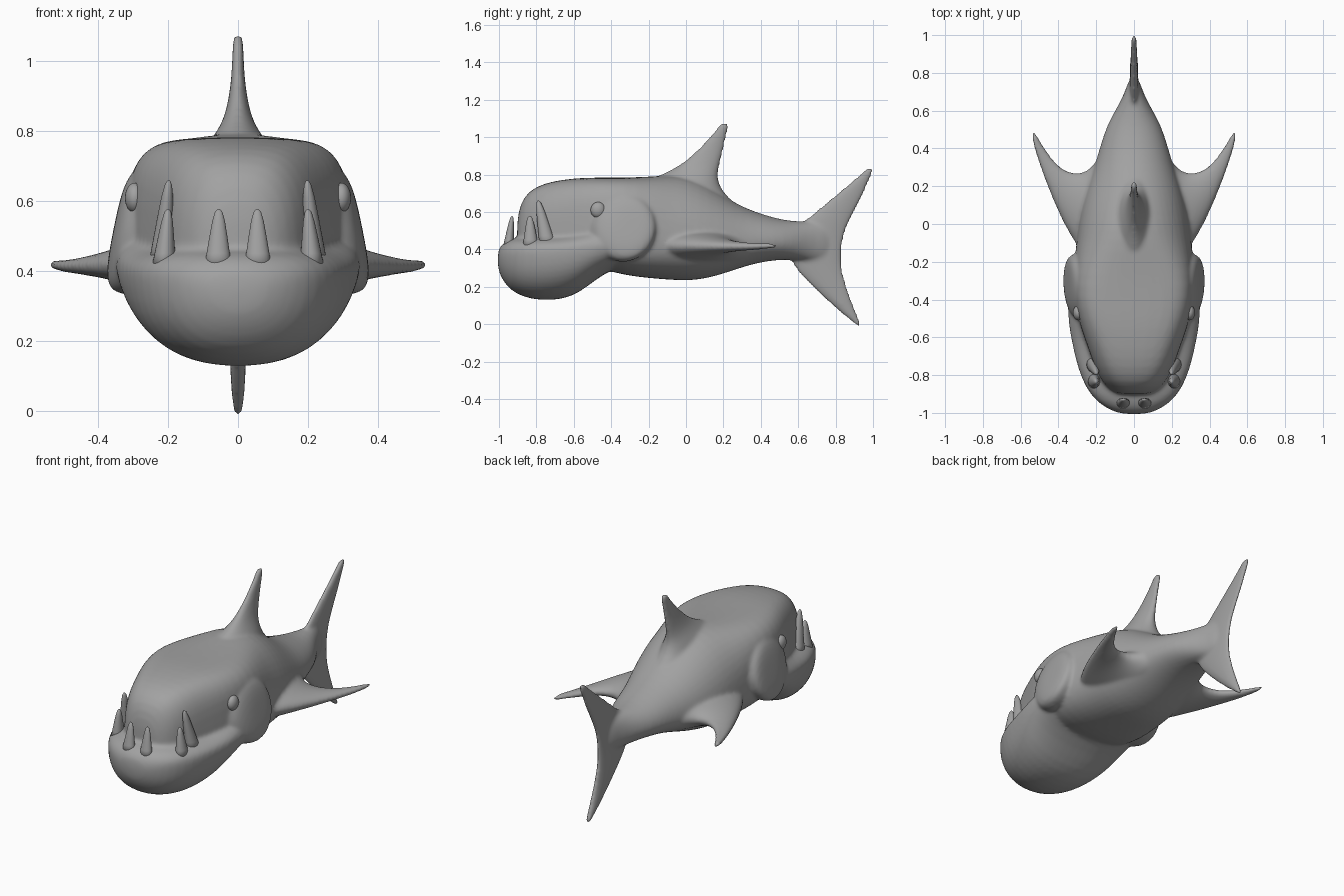
import bpy, bmesh, math
from mathutils import Vector

SEG = 24
grey = bpy.data.materials.new("plain grey")
grey.diffuse_color = (0.36, 0.36, 0.36, 1)


def power(v, n):
    return math.copysign(abs(v) ** (2 / n), v)


def angles():
    return [(math.cos(2 * math.pi * i / SEG), math.sin(2 * math.pi * i / SEG)) for i in range(SEG)]


def ellipse(center, a, b):
    return [Vector(center) + Vector(a) * c + Vector(b) * s for c, s in angles()]


def section(y, bottom, mid, top, w, n_top, n_bot):
    """Upright cross-section with separate roundness above and below its widest line."""
    pts = []
    for c, s in angles():
        n, h = (n_top, top - mid) if s >= 0 else (n_bot, mid - bottom)
        pts.append(Vector((w * power(c, n), y, mid + h * power(s, n))))
    return pts


def loft(bm, rings):
    rows = [[bm.verts.new(p) for p in r] for r in rings]
    faces = [bm.faces.new(rows[0]), bm.faces.new(rows[-1])]
    for r0, r1 in zip(rows, rows[1:]):
        for i in range(SEG):
            j = (i + 1) % SEG
            faces.append(bm.faces.new((r0[i], r0[j], r1[j], r1[i])))
    bmesh.ops.recalc_face_normals(bm, faces=faces)


def finish(bm, name):
    me = bpy.data.meshes.new(name)
    bm.to_mesh(me)
    bm.free()
    me.materials.append(grey)
    for p in me.polygons:
        p.use_smooth = True
    ob = bpy.data.objects.new(name, me)
    bpy.context.collection.objects.link(ob)
    return ob


bm = bmesh.new()

# skull and trunk: y, bottom, widest height, top, half width, upper and lower roundness
trunk = [
    (-0.905, 0.36, 0.42, 0.55, 0.07, 2.2, 2), (-0.885, 0.34, 0.42, 0.65, 0.12, 2.6, 2),
    (-0.84, 0.32, 0.42, 0.715, 0.17, 3, 2), (-0.76, 0.30, 0.42, 0.755, 0.21, 3.4, 2),
    (-0.66, 0.30, 0.42, 0.775, 0.245, 3.8, 2), (-0.55, 0.30, 0.42, 0.785, 0.285, 4.2, 2.2),
    (-0.45, 0.295, 0.43, 0.785, 0.312, 4.6, 2.3), (-0.33, 0.26, 0.44, 0.785, 0.325, 4.6, 2.4),
    (-0.20, 0.245, 0.44, 0.79, 0.318, 3.4, 2.4), (-0.08, 0.235, 0.44, 0.80, 0.305, 2.4, 2.2),
    (0.02, 0.23, 0.44, 0.79, 0.295, 2.1, 2.1), (0.12, 0.245, 0.43, 0.745, 0.275, 2, 2),
    (0.22, 0.275, 0.43, 0.675, 0.243, 2, 2), (0.32, 0.31, 0.43, 0.62, 0.207, 2, 2),
    (0.42, 0.335, 0.44, 0.585, 0.178, 2, 2), (0.52, 0.345, 0.44, 0.557, 0.146, 2, 2),
    (0.61, 0.34, 0.44, 0.55, 0.095, 2, 2), (0.69, 0.33, 0.44, 0.55, 0.05, 2, 2),
    (0.78, 0.34, 0.43, 0.53, 0.024, 2, 2),
]
loft(bm, [section(*t) for t in trunk])

# heavy underslung jaw
jaw = [
    (-1.008, 0.30, 0.35, 0.39, 0.06, 2, 2), (-0.985, 0.24, 0.36, 0.43, 0.13, 2.3, 2.1),
    (-0.94, 0.18, 0.37, 0.455, 0.20, 2.6, 2.2), (-0.87, 0.142, 0.38, 0.47, 0.255, 2.6, 2.25),
    (-0.77, 0.123, 0.39, 0.48, 0.298, 2.4, 2.3), (-0.66, 0.13, 0.40, 0.49, 0.324, 2.2, 2.3),
    (-0.57, 0.165, 0.41, 0.52, 0.343, 2, 2.3), (-0.48, 0.24, 0.42, 0.56, 0.354, 2, 2.3),
    (-0.38, 0.30, 0.43, 0.58, 0.352, 2, 2.4), (-0.27, 0.33, 0.44, 0.56, 0.32, 2, 2.4),
]
loft(bm, [section(*t) for t in jaw])

# dorsal fin: height, leading y, trailing y, half thickness
dorsal = [(0.60, -0.30, 0.34, 0.13), (0.68, -0.28, 0.215, 0.12), (0.755, -0.23, 0.175, 0.095),
          (0.80, -0.13, 0.17, 0.06), (0.84, -0.05, 0.178, 0.04),
          (0.88, 0.005, 0.187, 0.03), (0.94, 0.07, 0.202, 0.02), (1.01, 0.135, 0.218, 0.017),
          (1.055, 0.17, 0.227, 0.016), (1.077, 0.19, 0.23, 0.014)]
# forked tail fin
tail = [(0.838, 0.967, 1.008, 0.013), (0.80, 0.93, 0.995, 0.015), (0.75, 0.87, 0.973, 0.016),
        (0.68, 0.785, 0.943, 0.018), (0.61, 0.70, 0.905, 0.02), (0.56, 0.64, 0.88, 0.022),
        (0.50, 0.57, 0.852, 0.024), (0.42, 0.55, 0.835, 0.025), (0.35, 0.55, 0.83, 0.025),
        (0.28, 0.595, 0.838, 0.024), (0.20, 0.675, 0.86, 0.023), (0.12, 0.76, 0.888, 0.022),
        (0.05, 0.84, 0.915, 0.02), (0.01, 0.895, 0.93, 0.017), (-0.012, 0.915, 0.938, 0.014)]
for fin in (dorsal, tail):
    loft(bm, [ellipse((0, (a + b) / 2, z), (0, (b - a) / 2, 0), (t, 0, 0)) for z, a, b, t in fin])

# pectoral fins: x, leading y, trailing y, height, half thickness
pectoral = [(0.12, -0.26, 0.46, 0.42, 0.12), (0.18, -0.23, 0.36, 0.42, 0.105),
            (0.23, -0.19, 0.295, 0.42, 0.088), (0.28, -0.145, 0.268, 0.42, 0.07),
            (0.34, -0.06, 0.272, 0.42, 0.05), (0.40, 0.06, 0.305, 0.417, 0.034),
            (0.455, 0.19, 0.375, 0.415, 0.023), (0.50, 0.31, 0.445, 0.415, 0.017),
            (0.525, 0.39, 0.495, 0.418, 0.014), (0.538, 0.43, 0.505, 0.42, 0.012)]
# gill covers: x, front y, back y, half height; steep behind, easing into the cheek in front
gill = [(0.20, -0.56, -0.16, 0.20), (0.30, -0.51, -0.157, 0.188), (0.328, -0.48, -0.16, 0.175),
        (0.344, -0.44, -0.175, 0.15), (0.353, -0.39, -0.20, 0.11), (0.356, -0.34, -0.25, 0.05)]
for side in (-1, 1):
    loft(bm, [ellipse((side * x, (a + b) / 2, z), (0, (b - a) / 2, 0), (0, 0, t))
              for x, a, b, z, t in pectoral])
    loft(bm, [ellipse((side * x, (a + b) / 2, 0.52), (0, (b - a) / 2, 0), (-side * 0.2 * h, 0, h))
              for x, a, b, h in gill])

# fuse everything into one soft skin
body = finish(bm, "fish_body")
sub = body.modifiers.new("round", 'SUBSURF')
sub.levels = sub.render_levels = 1
rem = body.modifiers.new("fuse", 'REMESH')
rem.mode = 'VOXEL'
rem.voxel_size = 0.0105
rem.use_smooth_shade = True
smo = body.modifiers.new("soften", 'SMOOTH')
smo.factor = 0.5
smo.iterations = 8

# teeth: base point, tip point, base radius
teeth = [((0.057, -0.95, 0.41), (0.055, -0.93, 0.578), 0.036),
         ((0.212, -0.83, 0.41), (0.20, -0.835, 0.578), 0.04),
         ((0.220, -0.735, 0.41), (0.198, -0.79, 0.66), 0.043)]
for side, label in ((-1, "left"), (1, "right")):
    for k, (base, tip, r) in enumerate(teeth):
        bm = bmesh.new()
        base_v, tip_v = Vector(base), Vector(tip)
        rings = []
        for t, s in ((0, 1.1), (0.25, 0.92), (0.55, 0.7), (0.8, 0.5), (0.95, 0.3), (1, 0.1)):
            p = base_v.lerp(tip_v, t)
            p.x *= side
            rings.append(ellipse(p, (r * s * 0.8, 0, 0), (0, r * s, 0)) if k
                         else ellipse(p, (r * s, 0, 0), (0, r * s * 0.75, 0)))
        loft(bm, rings)
        finish(bm, f"{label}_tooth_{k + 1}")

    # eye
    bm = bmesh.new()
    bmesh.ops.create_uvsphere(bm, u_segments=24, v_segments=16, radius=1)
    bmesh.ops.scale(bm, vec=(0.028, 0.04, 0.043), verts=bm.verts)
    bmesh.ops.translate(bm, vec=(side * 0.295, -0.47, 0.61), verts=bm.verts)
    finish(bm, f"{label}_eye")
